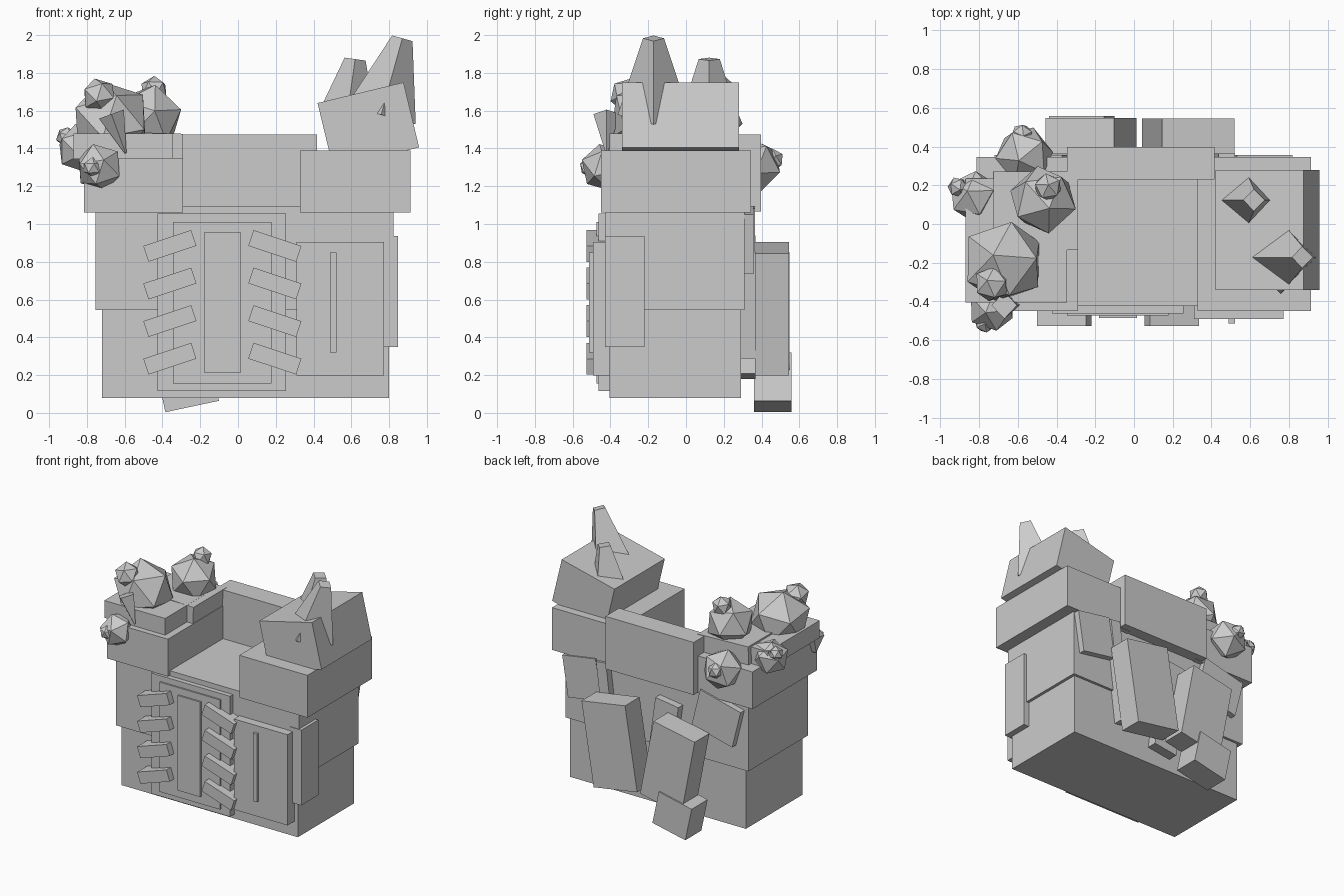
import bpy, bmesh, math, random
from mathutils import Matrix, Vector

if "Cube" in bpy.data.objects:
    bpy.data.objects.remove(bpy.data.objects["Cube"])

random.seed(4)
stone = bpy.data.materials.new("stone_grey")
stone.diffuse_color = (0.6, 0.6, 0.6, 1)
stone.use_nodes = True
stone.node_tree.nodes["Principled BSDF"].inputs["Base Color"].default_value = stone.diffuse_color


def finish(name, bm, matrix):
    me = bpy.data.meshes.new(name)
    bm.to_mesh(me)
    bm.free()
    me.materials.append(stone)
    ob = bpy.data.objects.new(name, me)
    ob.matrix_world = matrix
    bpy.context.collection.objects.link(ob)
    return ob


def block(name, x0, x1, y0, y1, z0, z1):
    """Upright box given by its limits."""
    return slab(name, (x0 + x1) / 2, (z0 + z1) / 2, x1 - x0, z1 - z0, y0, y1, 0)


def slab(name, cx, cz, w, h, y0, y1, lean):
    """Box leaning in the front plane; positive lean tips its top toward +x."""
    bm = bmesh.new()
    bmesh.ops.create_cube(bm, size=1, matrix=Matrix.Diagonal((w, y1 - y0, h, 1)))
    m = Matrix.Translation((cx, (y0 + y1) / 2, cz)) @ Matrix.Rotation(math.radians(lean), 4, 'Y')
    return finish(name, bm, m)


def horn(name, tip, length, r_tip, r_base, lean):
    """Four-sided tapered spike, corner forward, hung from the tip centre."""
    bm = bmesh.new()
    bmesh.ops.create_cone(bm, cap_ends=True, segments=4, radius1=r_base, radius2=r_tip,
                          depth=length, matrix=Matrix.Translation((0, 0, -length / 2)))
    # put the corners on the x and y axes, whatever the starting angle
    v = max(bm.verts, key=lambda p: p.co.z)
    turn = -math.atan2(v.co.y, v.co.x)
    m = (Matrix.Translation(tip) @ Matrix.Rotation(math.radians(lean), 4, 'Y')
         @ Matrix.Rotation(turn, 4, 'Z'))
    return finish(name, bm, m)


def boulder(name, centre, r):
    """Twenty-sided lump with a random turn."""
    bm = bmesh.new()
    bmesh.ops.create_icosphere(bm, subdivisions=1, radius=r)
    rot = Matrix.Rotation(random.uniform(-0.3, 0.3), 4, 'X') @ \
        Matrix.Rotation(random.uniform(-0.3, 0.3), 4, 'Y') @ \
        Matrix.Rotation(random.uniform(0, 6.28), 4, 'Z')
    return finish(name, bm, Matrix.Translation(centre) @ rot)


# Torso
block("lower_body", -0.72, 0.80, -0.405, 0.29, 0.08, 0.55)
block("middle_body", -0.755, 0.823, -0.425, 0.31, 0.545, 1.095)
block("right_shoulder", 0.327, 0.914, -0.45, 0.345, 1.06, 1.39)
block("left_shoulder", -0.815, -0.29, -0.45, 0.345, 1.06, 1.35)
block("back_beam", -0.345, 0.417, 0.23, 0.398, 1.065, 1.475)

# Chest plates and ribs
block("chest_plate", -0.425, 0.255, -0.462, -0.38, 0.115, 1.055)
block("chest_panel", -0.345, 0.177, -0.474, -0.38, 0.155, 1.01)
block("chest_strip", -0.18, 0.015, -0.487, -0.38, 0.215, 0.955)
for side in (-1, 1):
    for i in range(4):
        slab("rib", -0.083 + side * 0.278, 0.287 + i * 0.199, 0.267, 0.088,
             -0.527, -0.40, side * 18.4)

# Door and side plate
block("door", 0.31, 0.772, -0.492, -0.38, 0.198, 0.905)
block("door_handle", 0.488, 0.522, -0.513, -0.48, 0.32, 0.85)
block("side_plate", 0.75, 0.847, -0.43, -0.22, 0.35, 0.937)

# Right shoulder top with two horns
slab("shoulder_rock", 0.69, 1.523, 0.468, 0.354, -0.34, 0.28, -13.5)
horn("large_horn", (0.87, -0.172, 1.983), 0.42, 0.056, 0.19, 15.5)
horn("small_horn", (0.62, 0.123, 1.873), 0.26, 0.056, 0.138, 8)

# Left shoulder slabs, boulders and thorn
block("front_ledge", -0.87, -0.345, -0.405, 0.235, 1.345, 1.48)
slab("rear_ledge", -0.51, 1.415, 0.435, 0.14, -0.135, 0.27, 2)
for centre, r in [((-0.675, -0.195, 1.54), 0.225), ((-0.735, -0.31, 1.68), 0.095),
                  ((-0.47, 0.125, 1.565), 0.18), ((-0.445, 0.19, 1.71), 0.075),
                  ((-0.83, 0.145, 1.40), 0.135), ((-0.91, 0.19, 1.46), 0.055),
                  ((-0.567, 0.355, 1.31), 0.155), ((-0.58, 0.46, 1.34), 0.06),
                  ((-0.735, -0.43, 1.30), 0.13), ((-0.77, -0.51, 1.30), 0.055)]:
    boulder("boulder", centre, r)
horn("thorn", (-0.595, -0.42, 1.375), 0.22, 0.005, 0.07, 160)

# Back packs, foot and loose plates
slab("right_pack", 0.28, 0.552, 0.38, 0.655, 0.365, 0.545, 9.2)
slab("left_pack", -0.222, 0.52, 0.362, 0.606, 0.365, 0.547, -11)
slab("tail_block", -0.27, 0.162, 0.29, 0.262, 0.36, 0.558, -12)
slab("back_plate_right", 0.65, 0.915, 0.29, 0.32, 0.28, 0.357, 9)
slab("back_plate_left", -0.51, 0.91, 0.36, 0.30, 0.28, 0.357, -14)
slab("back_strap_right", 0.43, 0.69, 0.085, 0.80, 0.27, 0.365, 7)
slab("back_strap_left", -0.04, 0.56, 0.20, 0.74, 0.27, 0.367, -8)
